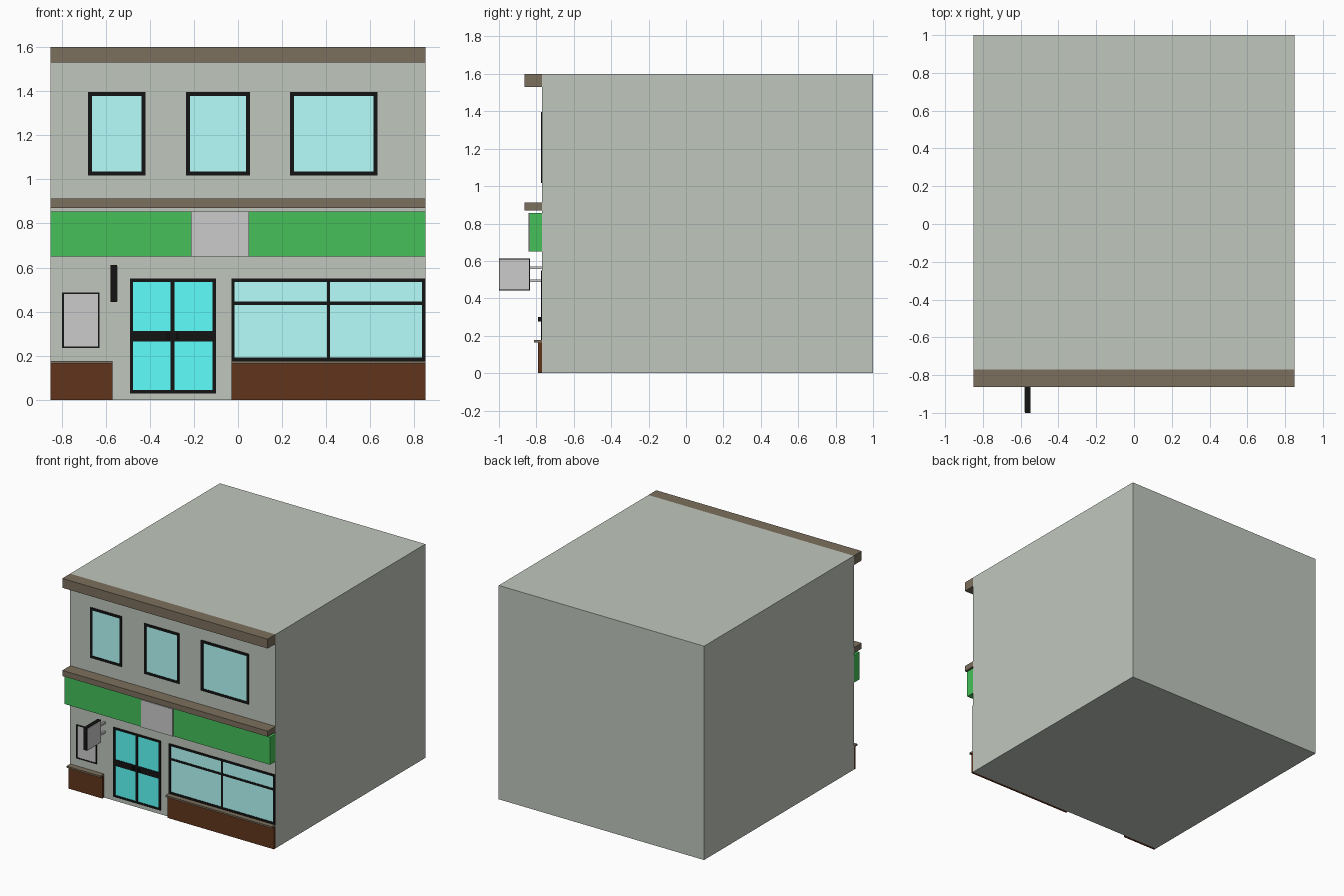
import bpy, bmesh
from mathutils import Matrix, Vector

if "Cube" in bpy.data.objects:
    bpy.data.objects.remove(bpy.data.objects["Cube"])

WALL_Y = -0.77


def mat(name, r, g, b):
    m = bpy.data.materials.new(name)
    m.diffuse_color = (r, g, b, 1)
    m.use_nodes = True
    m.node_tree.nodes["Principled BSDF"].inputs["Base Color"].default_value = m.diffuse_color
    return m


STONE = mat("stone", 0.53, 0.57, 0.51)
TRIM = mat("trim", 0.20, 0.16, 0.11)
GREEN = mat("green", 0.06, 0.53, 0.10)
BLACK = mat("black", 0.006, 0.007, 0.006)
GLASS = mat("glass", 0.47, 1.0, 0.98)
DOOR_GLASS = mat("door_glass", 0.11, 1.0, 0.98)
BROWN = mat("brown", 0.12, 0.035, 0.012)


def boxes(name, items, material=None):
    """One object made of boxes given as (x0, x1), (y0, y1), (z0, z1)."""
    bm = bmesh.new()
    for spans in items:
        mid = Vector([(a + b) / 2 for a, b in spans])
        size = Vector([b - a for a, b in spans])
        bmesh.ops.create_cube(bm, size=1, matrix=Matrix.Translation(mid) @ Matrix.Diagonal(size).to_4x4())
    me = bpy.data.meshes.new(name)
    bm.to_mesh(me)
    bm.free()
    ob = bpy.data.objects.new(name, me)
    bpy.context.collection.objects.link(ob)
    if material:
        me.materials.append(material)
    return ob


def framed_panel(name, x, z, w, panel_mat, mullions=(), rails=()):
    """Panel on the facade with a raised frame, upright mullions and cross rails."""
    (x0, x1), (z0, z1) = x, z
    y = (WALL_Y - 0.006, WALL_Y + 0.01)
    bars = [((x0, x0 + w), y, z), ((x1 - w, x1), y, z)]
    inner = (x0 + w, x1 - w)
    bars += [(inner, y, (z0, z0 + w)), (inner, y, (z1 - w, z1))]
    bars += [(m, y, (z0 + w, z1 - w)) for m in mullions]
    bars += [(inner, y, r) for r in rails]
    boxes(name + "_frame", bars, BLACK)
    boxes(name + "_panel", [(inner, (WALL_Y - 0.002, WALL_Y + 0.01), (z0 + w, z1 - w))], panel_mat)


# Building block
FULL = (-0.85, 0.85)
boxes("building", [(FULL, (WALL_Y, 1.0), (0, 1.6))], STONE)

# Roof cornice and ledge between the floors
for name, z in (("roof_cornice", (1.53, 1.6)), ("floor_ledge", (0.87, 0.912))):
    boxes(name, [(FULL, (-0.863, WALL_Y), z)], TRIM)

# Shop fascia with plain centre board
FASCIA_Z = (0.65, 0.855)
boxes("fascia", [((-0.85, -0.212), (-0.836, WALL_Y), FASCIA_Z),
                 ((0.05, 0.85), (-0.836, WALL_Y), FASCIA_Z)], GREEN)
boxes("fascia_centre", [((-0.212, 0.05), (-0.843, WALL_Y), FASCIA_Z)])

# Upstairs windows
for i, x in enumerate([(-0.68, -0.42), (-0.235, 0.055), (0.235, 0.632)]):
    framed_panel(f"upper_window_{i + 1}", x, (1.018, 1.395), 0.018, GLASS)

# Shop window, double door and notice board
framed_panel("shop_window", (-0.03, 0.85), (0.177, 0.55), 0.015, GLASS,
             [(0.404, 0.418)], [(0.43, 0.445)])
framed_panel("door", (-0.49, -0.1), (0.03, 0.55), 0.015, DOOR_GLASS,
             [(-0.305, -0.287)], [(0.265, 0.312)])
framed_panel("notice_board", (-0.797, -0.628), (0.235, 0.487), 0.007, None)
boxes("door_handles", [((-0.325, -0.31), (-0.79, WALL_Y), (0.277, 0.3)),
                       ((-0.282, -0.267), (-0.79, WALL_Y), (0.277, 0.3))], BLACK)

# Low plinths with capping sills
PLINTHS = [(-0.85, -0.57), (-0.03, 0.85)]
boxes("plinths", [(x, (-0.79, WALL_Y), (0, 0.165)) for x in PLINTHS], BROWN)
boxes("plinth_sills", [(x, (-0.813, WALL_Y), (0.165, 0.177)) for x in PLINTHS], TRIM)

# Hanging sign: dark board, grey faces, two brackets
boxes("hanging_sign", [((-0.577, -0.549), (-1.0, -0.835), (0.443, 0.612))], BLACK)
boxes("hanging_sign_faces", [((-0.579, -0.547), (-0.996, -0.839), (0.447, 0.608))])
boxes("sign_brackets", [((-0.57, -0.556), (-0.84, WALL_Y), (z, z + 0.014)) for z in (0.488, 0.557)])
